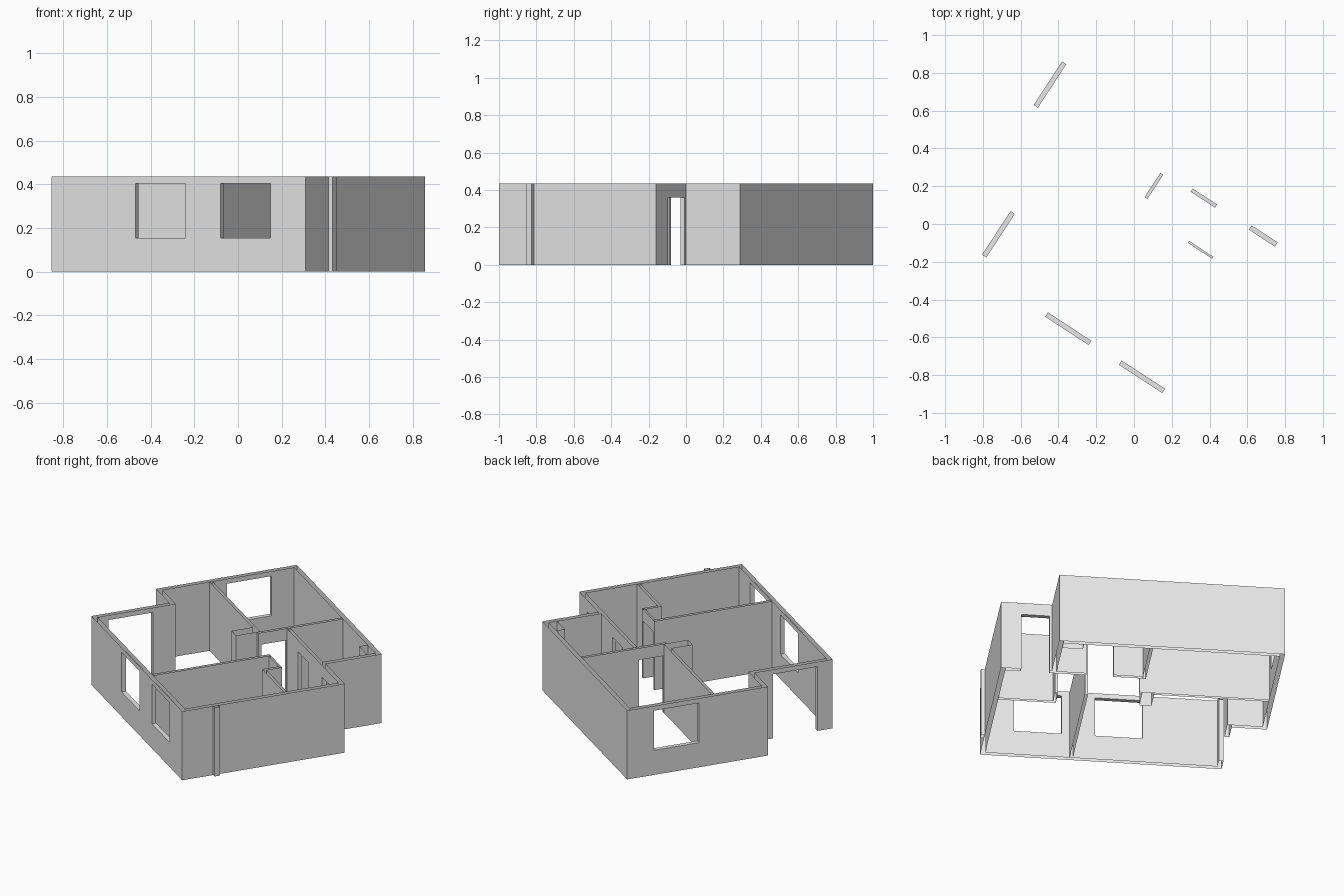
import bpy, bmesh, math
from mathutils import Matrix

cube = bpy.data.objects.get("Cube")
if cube:
    bpy.data.objects.remove(cube, do_unlink=True)

H = 0.435                      # wall height
T = 0.027                      # outer wall thickness
DOOR = (0.0, 0.36)
WINDOW = (0.155, 0.405)
TALL = (0.0, 0.405)
TURN = Matrix.Rotation(math.radians(-33.1), 4, 'Z')

plaster = bpy.data.materials.new("plaster_grey")
plaster.use_nodes = True
plaster.diffuse_color = (0.8, 0.8, 0.8, 1)
plaster.node_tree.nodes["Principled BSDF"].inputs["Base Color"].default_value = (0.8, 0.8, 0.8, 1)


def finish(name, bm):
    """Weld the panels, turn the plan into place and link the object."""
    bmesh.ops.remove_doubles(bm, verts=bm.verts[:], dist=1e-5)
    bmesh.ops.dissolve_limit(bm, angle_limit=0.01, verts=bm.verts[:], edges=bm.edges[:])
    bm.transform(TURN)
    mesh = bpy.data.meshes.new(name)
    bm.to_mesh(mesh)
    bm.free()
    mesh.materials.append(plaster)
    bpy.context.collection.objects.link(bpy.data.objects.new(name, mesh))


def wall(name, axis, outer, inner, holes=(), end=None):
    """Hollow wall: outer and inner are (offset, start, stop); holes are (start, stop, (low, high))."""
    bm = bmesh.new()

    def quad(points, normal):
        co = [(a, c, z) if axis == 'u' else (c, a, z) for a, c, z in points]
        face = bm.faces.new([bm.verts.new(p) for p in co])
        face.normal_update()
        want = normal if axis == 'u' else (normal[1], normal[0], normal[2])
        if sum(p * q for p, q in zip(face.normal, want)) < 0:
            face.normal_flip()

    c0, c1 = outer[0], inner[0]
    for (c, start, stop), other in ((outer, c1), (inner, c0)):
        side = 1 if c > other else -1
        cuts = sorted({start, stop, *[x for h in holes for x in h[:2]]})
        levels = sorted({0.0, H, *[z for h in holes for z in h[2]]})
        for a, b in zip(cuts, cuts[1:]):
            for low, high in zip(levels, levels[1:]):
                mid, zm = (a + b) / 2, (low + high) / 2
                if any(h[0] < mid < h[1] and h[2][0] < zm < h[2][1] for h in holes):
                    continue
                quad([(a, c, low), (b, c, low), (b, c, high), (a, c, high)], (0, side, 0))
    # jambs, heads and sills
    for a, b, (low, high) in holes:
        for x, n in ((a, 1), (b, -1)):
            quad([(x, c0, low), (x, c1, low), (x, c1, high), (x, c0, high)], (n, 0, 0))
        for z, n in ((low, 1), (high, -1)):
            if z > 0:
                quad([(a, c0, z), (b, c0, z), (b, c1, z), (a, c1, z)], (0, 0, n))
    # exposed end
    if end is not None:
        n = 1 if end > (outer[1] + outer[2]) / 2 else -1
        quad([(end, c0, 0), (end, c1, 0), (end, c1, H), (end, c0, H)], (n, 0, 0))
    finish(name, bm)


def casing(name, plan):
    """Open upright casing following a plan line."""
    bm = bmesh.new()
    for (a, b), (c, d) in zip(plan, plan[1:]):
        bm.faces.new([bm.verts.new(p) for p in ((a, b, 0), (c, d, 0), (c, d, H), (a, b, H))])
    finish(name, bm)


# Outline of the house in its own turned plan
W, JOG, STEP, E = -0.789, -0.585, 0.512, 0.806
S, NOOK, PORCH, N = -0.668, -0.187, 0.334, 0.680

# Outer walls
wall("front_wall", 'u', (S, JOG, E), (S + T, JOG + T, E - T),
     [(-0.126, 0.148, WINDOW), (0.34, 0.614, WINDOW)])
wall("left_wall", 'v', (E, S, PORCH), (E - T, S + T, PORCH - T))
wall("entrance_wall", 'u', (PORCH, STEP, E), (PORCH - T, STEP - T, E - T),
     [(0.526, 0.69, DOOR)])
wall("step_wall", 'v', (STEP, PORCH, N), (STEP - T, PORCH - 0.007, N - T))
wall("back_wall", 'u', (N, W, STEP), (N - T, W + T, STEP - T))
wall("right_back_wall", 'v', (W, NOOK, N), (W + T, NOOK + T, N - T),
     [(0.238, 0.513, WINDOW)])
wall("jog_wall", 'u', (NOOK, W, JOG), (NOOK + T, W + T, JOG + T))
wall("right_front_wall", 'v', (JOG, S, NOOK), (JOG + T, S + T, NOOK + T),
     [(-0.575, -0.3, TALL)])

# Partitions
wall("bedroom_partition", 'u', (0.131, W + T, -0.1), (0.149, W + T, -0.031))
wall("middle_partition", 'v', (-0.031, 0.131, N - T), (-0.013, 0.131, N - T),
     [(0.15, 0.303, DOOR)], end=0.131)
wall("bathroom_partition", 'u', (0.307, -0.013, STEP - T), (0.327, -0.013, STEP - T),
     [(0.158, 0.312, DOOR)])
wall("long_partition", 'v', (0.275, S + T, 0.084), (0.293, S + T, 0.084), end=0.084)
wall("hall_door_partition", 'u', (0.072, 0.293, 0.465), (0.084, 0.293, 0.465),
     [(0.293, 0.447, DOOR)])
wall("closet_side", 'v', (0.447, -0.03, 0.072), (0.465, -0.012, 0.084))
wall("closet_back", 'u', (-0.03, 0.447, E - T), (-0.012, 0.465, E - T))

# Casings and outside pier
casing("flue_casing", [(-0.1, 0.131), (-0.1, 0), (-0.031, 0), (-0.031, 0.131)])
casing("duct_casing", [(0.367, N - T), (0.367, 0.6), (STEP - T, 0.6)])
casing("outside_pier", [(E, -0.477), (E + 0.022, -0.477), (E + 0.022, -0.445), (E, -0.445)])
